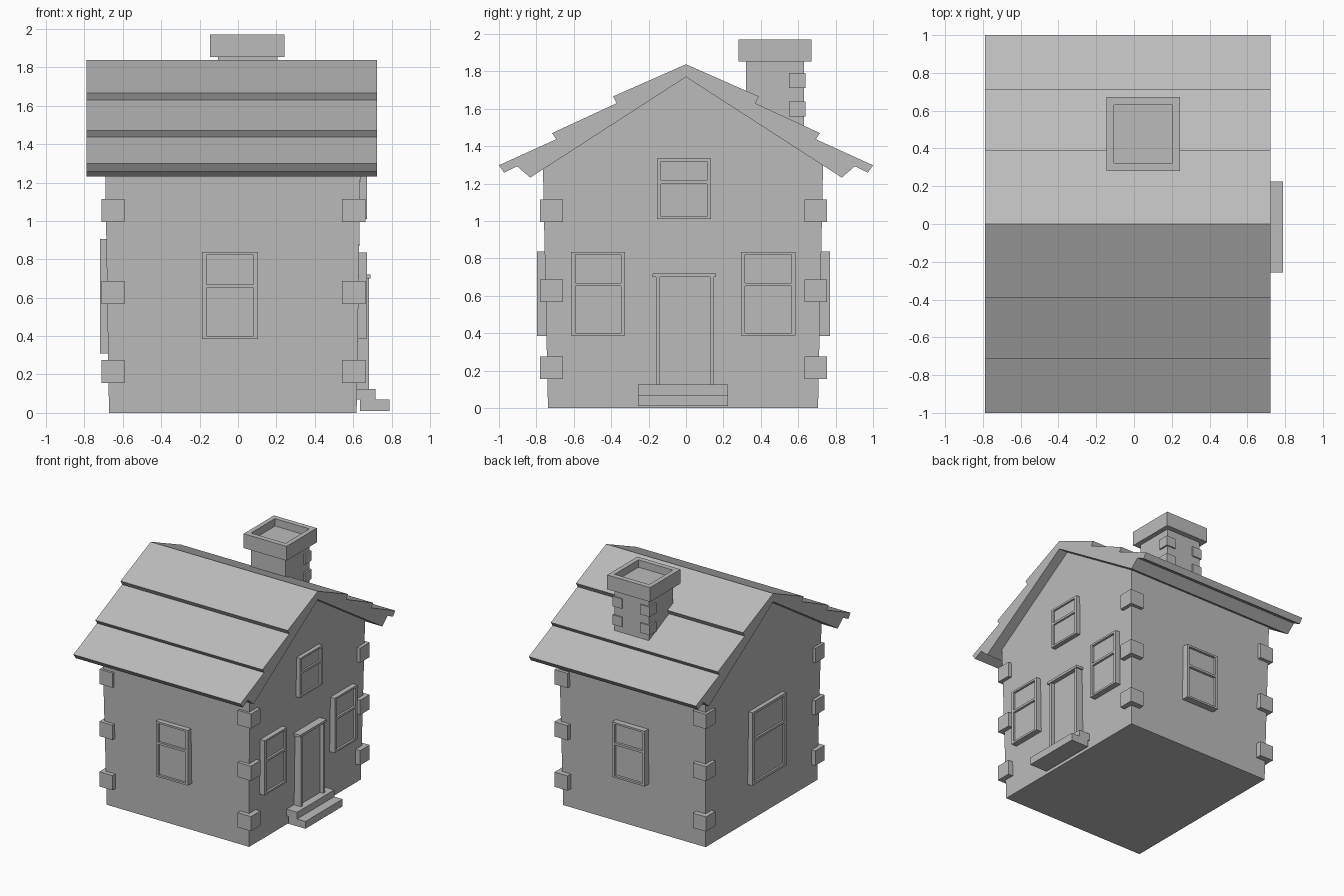
import bpy, bmesh

if "Cube" in bpy.data.objects:
    bpy.data.objects.remove(bpy.data.objects["Cube"], do_unlink=True)

grey = bpy.data.materials.new("plain grey")
grey.use_nodes = True
grey.diffuse_color = (0.5, 0.5, 0.5, 1)
grey.node_tree.nodes["Principled BSDF"].inputs["Base Color"].default_value = (0.5, 0.5, 0.5, 1)


def finish(name, bm):
    bmesh.ops.recalc_face_normals(bm, faces=bm.faces)
    mesh = bpy.data.meshes.new(name)
    bm.to_mesh(mesh)
    bm.free()
    mesh.materials.append(grey)
    obj = bpy.data.objects.new(name, mesh)
    bpy.context.scene.collection.objects.link(obj)
    return obj


def boxes(name, spans):
    """One object from boxes, each given as (x0, x1, y0, y1, z0, z1)."""
    bm = bmesh.new()
    for s in spans:
        for v in bmesh.ops.create_cube(bm, size=1)["verts"]:
            v.co = [s[2 * i] if v.co[i] < 0 else s[2 * i + 1] for i in range(3)]
    return finish(name, bm)


def prism(name, near, far):
    """Solid between two matching outlines of 3D points."""
    bm = bmesh.new()
    a = [bm.verts.new(p) for p in near]
    b = [bm.verts.new(p) for p in far]
    bm.faces.new(a)
    bm.faces.new(b[::-1])
    for i in range(len(a)):
        j = (i + 1) % len(a)
        bm.faces.new((a[i], b[i], b[j], a[j]))
    return finish(name, bm)


def window(name, axis, wall, outer, u0, u1, z0, z1, edge=0.022):
    """Sash window: frame bars around two panes set back from the frame."""
    mid = z0 + (z1 - z0) * 0.61
    back = wall - (outer - wall)
    pane = wall + (outer - wall) * 0.6
    bars = [(u0, u0 + edge, z0, z1, outer), (u1 - edge, u1, z0, z1, outer),
            (u0 + edge, u1 - edge, z0, z0 + edge * 0.7, outer),
            (u0 + edge, u1 - edge, z1 - edge * 0.7, z1, outer),
            (u0 + edge, u1 - edge, mid - 0.009, mid + 0.009, outer),
            (u0 + edge, u1 - edge, z0 + edge * 0.7, z1 - edge * 0.7, pane)]
    spans = []
    for a, b, low, high, out in bars:
        d = sorted((back, out))
        spans.append((*d, a, b, low, high) if axis == "x" else (a, b, *d, low, high))
    boxes(name, spans)


# Walls, flaring slightly towards the eaves, with gable ends
def gable(x_low, x_eave, x_top):
    return [(x_low, -0.738, 0), (x_low, 0.706, 0), (x_eave, 0.733, 1.31),
            (x_top, 0, 1.785), (x_eave, -0.765, 1.29)]


prism("walls", gable(-0.672, -0.692, -0.70), gable(0.618, 0.638, 0.646))

# Roof of three overlapping courses on each slope
slope = [(0.39, 1.666), (0.37, 1.63), (0.716, 1.47), (0.694, 1.437),
         (1.0, 1.298), (0.972, 1.258), (0.903, 1.293), (0.833, 1.232)]
outline = ([(0, 1.838)] + slope + [(0, 1.77)]
           + [(-y, z) for y, z in reversed(slope)])
prism("roof", [(-0.79, y, z) for y, z in outline], [(0.723, y, z) for y, z in outline])

# Corner stones
for side, x in (("right", -0.71), ("left", 0.543)):
    for end, y in (("front", -0.78), ("back", 0.633)):
        boxes(f"{end}_{side}_corner_stones",
              [(x, x + 0.12, y, y + 0.122, z, z + 0.12) for z in (0.156, 0.568, 0.995)])

# Windows
window("front_window", "y", -0.752, -0.796, -0.187, 0.104, 0.385, 0.837)
window("back_window", "y", 0.72, 0.77, -0.165, 0.13, 0.385, 0.837)
window("large_side_window", "x", -0.682, -0.72, -0.27, 0.17, 0.31, 0.907, edge=0.03)
window("door_side_window_near", "x", 0.628, 0.671, -0.614, -0.326, 0.387, 0.835)
window("door_side_window_far", "x", 0.628, 0.671, 0.294, 0.585, 0.387, 0.835)
window("gable_window", "x", 0.636, 0.671, -0.155, 0.134, 1.01, 1.333)

# Door with surround and steps
boxes("door", [(0.6, 0.655, -0.139, 0.128, 0.12, 0.7)])
boxes("door_frame", [(0.6, 0.683, -0.16, -0.139, 0.12, 0.7),
                     (0.6, 0.683, 0.128, 0.15, 0.12, 0.7),
                     (0.6, 0.69, -0.18, 0.16, 0.7, 0.72)])
boxes("door_steps", [(0.6, 0.715, -0.256, 0.224, 0.07, 0.125),
                     (0.635, 0.79, -0.256, 0.224, 0.01, 0.07)])

# Chimney with an open cap and corner bricks
boxes("chimney_shaft", [(-0.105, 0.205, 0.32, 0.63, 1.45, 1.91)])
boxes("chimney_cap", [(-0.145, 0.243, 0.28, 0.322, 1.853, 1.97),
                      (-0.145, 0.243, 0.63, 0.672, 1.853, 1.97),
                      (-0.145, -0.107, 0.322, 0.63, 1.853, 1.97),
                      (0.205, 0.243, 0.322, 0.63, 1.853, 1.97)])
boxes("chimney_bricks", [(x, x + 0.085, 0.552, 0.64, z, z + 0.08)
                         for x in (-0.118, 0.133) for z in (1.56, 1.71)])
